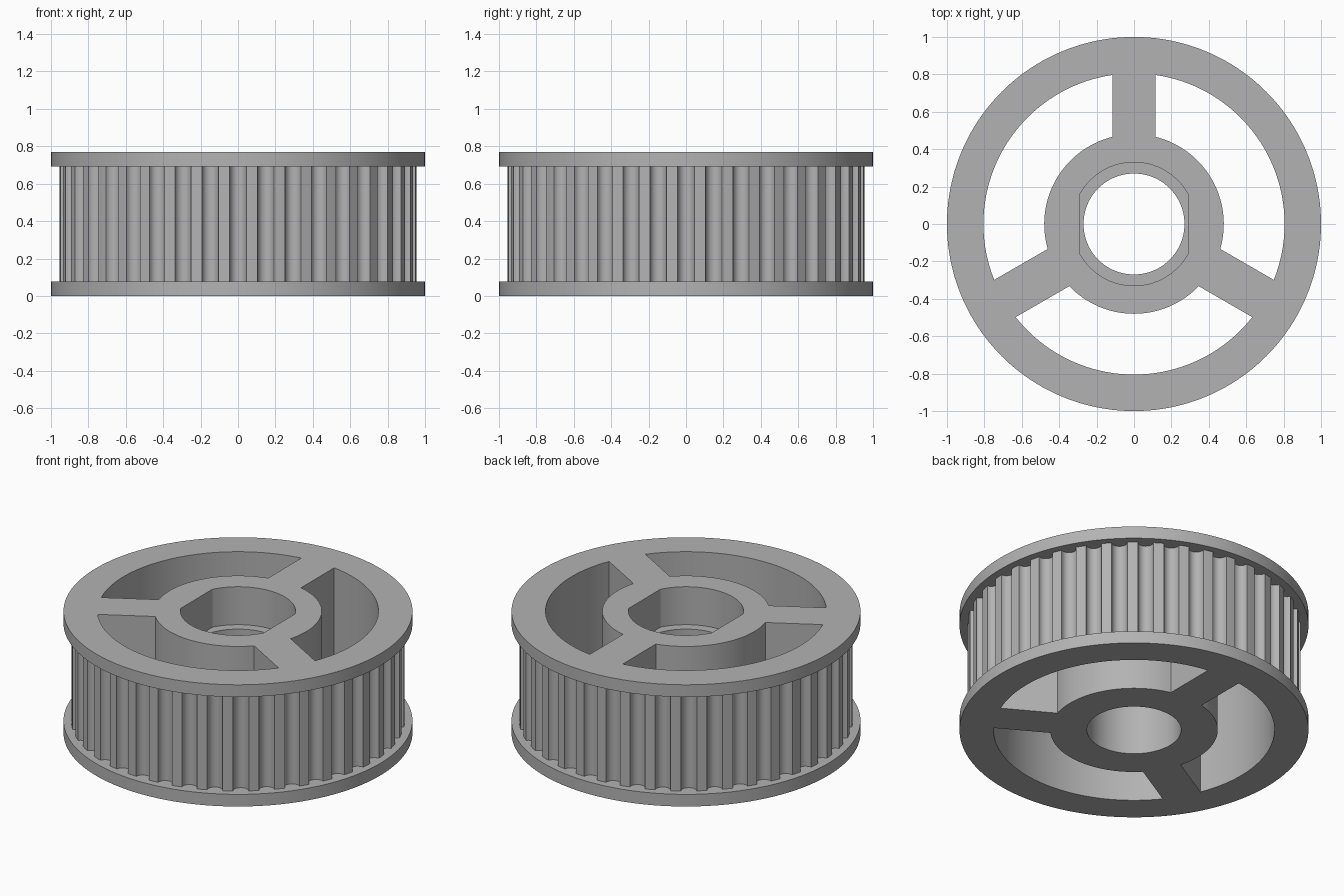
import bpy
import bmesh
from math import pi, sin, cos, asin, radians

cube = bpy.data.objects.get("Cube")
if cube:
    bpy.data.objects.remove(cube)

HEIGHT, FLANGE = 0.77, 0.077
BELT_R, TEETH = 0.955, 40
HUB_R, RIM_R, SPOKE = 0.48, 0.805, 0.115
BORE_R, POCKET_R, FLAT_X, POCKET_Z = 0.27, 0.33, 0.29, 0.53

grey = bpy.data.materials.new("grey")
grey.use_nodes = True
grey.diffuse_color = (0.45, 0.45, 0.45, 1)
grey.node_tree.nodes["Principled BSDF"].inputs["Base Color"].default_value = (0.45, 0.45, 0.45, 1)


def arc(r, a0, a1, n, cx=0.0, cy=0.0):
    steps = [a0 + (a1 - a0) * i / n for i in range(n + 1)]
    return [(cx + r * cos(a), cy + r * sin(a)) for a in steps]


def circle(r, n):
    return arc(r, 0, 2 * pi, n)[:-1]


def prism(name, outline, z0, z1):
    """Extrude a closed outline from z0 to z1."""
    bm = bmesh.new()
    face = bm.faces.new([bm.verts.new((x, y, z0)) for x, y in outline])
    ext = bmesh.ops.extrude_face_region(bm, geom=[face])
    top = [v for v in ext["geom"] if isinstance(v, bmesh.types.BMVert)]
    bmesh.ops.translate(bm, verts=top, vec=(0, 0, z1 - z0))
    bmesh.ops.recalc_face_normals(bm, faces=bm.faces)
    mesh = bpy.data.meshes.new(name)
    bm.to_mesh(mesh)
    bm.free()
    mesh.materials.append(grey)
    obj = bpy.data.objects.new(name, mesh)
    bpy.context.collection.objects.link(obj)
    return obj


def combine(target, tool, operation):
    """Apply a boolean and discard the tool."""
    mod = target.modifiers.new("combine", "BOOLEAN")
    mod.operation, mod.solver, mod.object = operation, "EXACT", tool
    bpy.context.view_layer.objects.active = target
    bpy.ops.object.modifier_apply(modifier=mod.name)
    bpy.data.objects.remove(tool)


# Toothed belt surface: round grooves separated by narrow lands
outline = []
half = radians(2.7)
pitch = 2 * pi / TEETH
for i in range(TEETH):
    mid = i * pitch
    groove_r = BELT_R * sin(half)
    outline += arc(groove_r, mid - pi / 2, mid - 3 * pi / 2, 10,
                   BELT_R * cos(half) * cos(mid), BELT_R * cos(half) * sin(mid))
    outline.append((BELT_R * cos(mid + pitch / 2), BELT_R * sin(mid + pitch / 2)))
pulley = prism("toothed_pulley", outline, FLANGE / 2, HEIGHT - FLANGE / 2)

# Top and bottom flanges
for z in (0, HEIGHT - FLANGE):
    combine(pulley, prism("flange", circle(1, 160), z, z + FLANGE), "UNION")

# Three windows leave a hub, a rim and three straight spokes
for k in range(3):
    start = pi / 2 + k * 2 * pi / 3
    end = start + 2 * pi / 3
    outer, inner = asin(SPOKE / RIM_R), asin(SPOKE / HUB_R)
    window = arc(RIM_R, start + outer, end - outer, 40)
    window += arc(HUB_R, end - inner, start + inner, 32)
    combine(pulley, prism("window_cutter", window, -0.1, HEIGHT + 0.1), "DIFFERENCE")

# Shaft bore, with a two-flat pocket sunk from the top
combine(pulley, prism("bore_cutter", circle(BORE_R, 96), -0.1, HEIGHT + 0.1), "DIFFERENCE")
side = asin(FLAT_X / POCKET_R)
pocket = arc(POCKET_R, pi / 2 - side, pi / 2 + side, 32)
pocket += arc(POCKET_R, 3 * pi / 2 - side, 3 * pi / 2 + side, 32)
combine(pulley, prism("pocket_cutter", pocket, POCKET_Z, HEIGHT + 0.1), "DIFFERENCE")

# Smooth curved walls, crisp edges
bpy.ops.object.select_all(action="DESELECT")
pulley.select_set(True)
bpy.context.view_layer.objects.active = pulley
bpy.ops.object.shade_smooth_by_angle(angle=radians(30))
